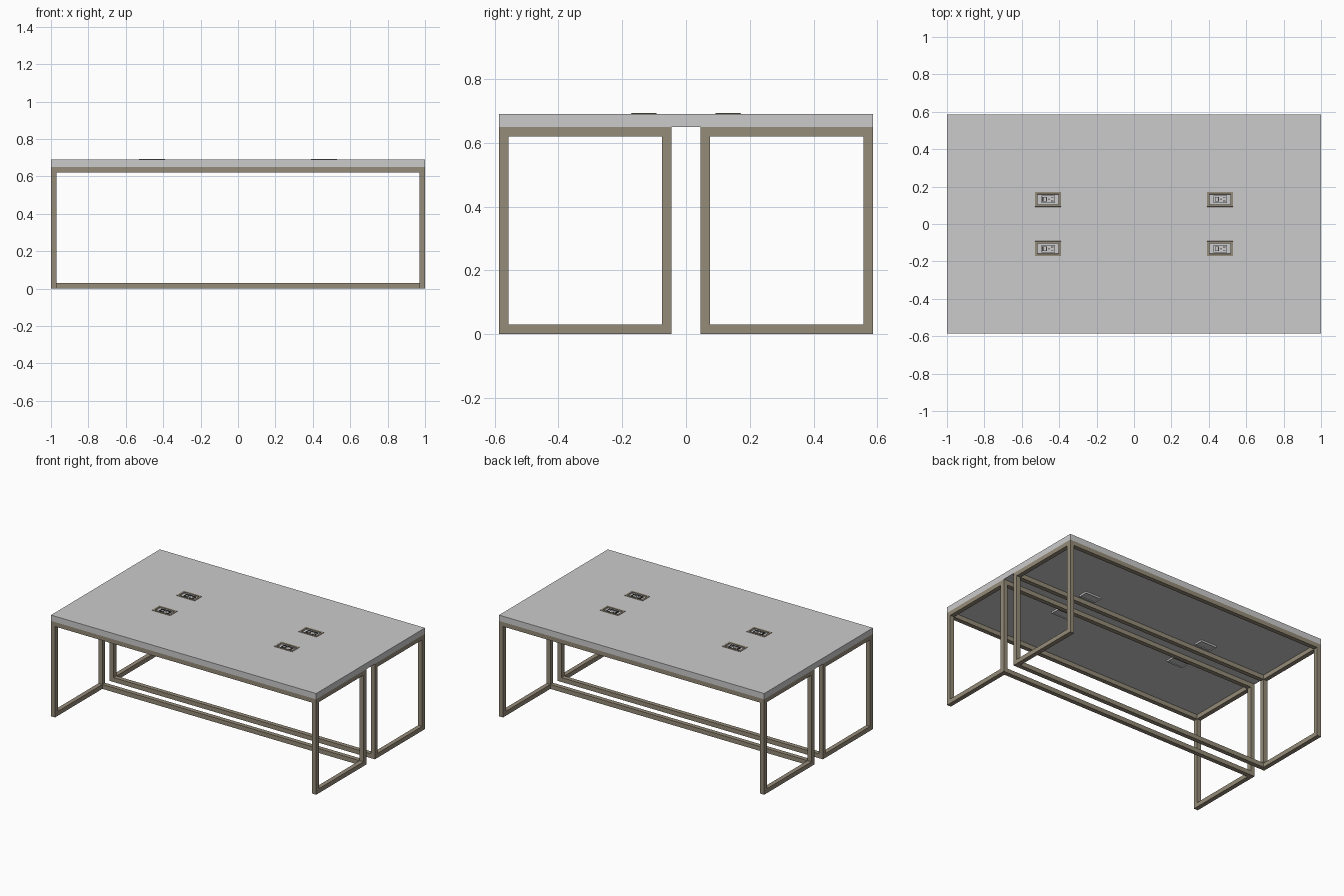
import bpy, bmesh
from mathutils import Vector

if "Cube" in bpy.data.objects:
    bpy.data.objects.remove(bpy.data.objects["Cube"])


def material(name, color):
    m = bpy.data.materials.new(name)
    m.diffuse_color = (*color, 1)
    m.use_nodes = True
    m.node_tree.nodes["Principled BSDF"].inputs["Base Color"].default_value = m.diffuse_color
    return m


bronze = material("bronze_metal", (0.30, 0.26, 0.19))
dark = material("dark_plastic", (0.05, 0.05, 0.05))

X, Y, Z_LEG, Z_TOP, T = 1.0, 0.586, 0.65, 0.69, 0.03
Y_IN = 0.046


def finish(name, bm, mat=None, bevel=0):
    bmesh.ops.recalc_face_normals(bm, faces=bm.faces)
    me = bpy.data.meshes.new(name)
    bm.to_mesh(me)
    bm.free()
    ob = bpy.data.objects.new(name, me)
    bpy.context.collection.objects.link(ob)
    if mat:
        me.materials.append(mat)
    if bevel:
        b = ob.modifiers.new("bevel", 'BEVEL')
        b.width, b.segments = bevel, 2
    return ob


def box(name, lo, hi, mat=None, bevel=0):
    bm = bmesh.new()
    bmesh.ops.create_cube(bm, size=1)
    lo, hi = Vector(lo), Vector(hi)
    for v in bm.verts:
        v.co = (lo + hi) / 2 + v.co * (hi - lo)
    return finish(name, bm, mat, bevel)


def ring(name, place, lo, hi, width, depth, mat, bevel=0):
    """Mitred rectangular frame in local (u, v), extruded over depth."""
    (u0, v0), (u1, v1), w = lo, hi, width
    outer = [(u0, v0), (u1, v0), (u1, v1), (u0, v1)]
    inner = [(u0 + w, v0 + w), (u1 - w, v0 + w), (u1 - w, v1 - w), (u0 + w, v1 - w)]
    bm = bmesh.new()
    loops = [[bm.verts.new(place(u, v, d)) for u, v in pts]
             for pts, d in ((outer, depth[0]), (outer, depth[1]),
                            (inner, depth[1]), (inner, depth[0]))]
    for k in range(4):
        a, b = loops[k], loops[(k + 1) % 4]
        for i in range(4):
            j = (i + 1) % 4
            bm.faces.new((a[i], a[j], b[j], b[i]))
    return finish(name, bm, mat, bevel)


# Tabletop slab with openings for the power outlets
top = box("tabletop", (-X, -Y, Z_LEG), (X, Y, Z_TOP))
centres = [(sx * 0.46, sy * 0.132) for sx in (-1, 1) for sy in (-1, 1)]
for n, (cx, cy) in enumerate(centres):
    cut = box(f"outlet_cutter_{n}", (cx - 0.06, cy - 0.032, 0.6), (cx + 0.06, cy + 0.032, 0.75))
    cut.hide_render = True
    cut.hide_set(True)
    m = top.modifiers.new("opening", 'BOOLEAN')
    m.object, m.operation, m.solver = cut, 'DIFFERENCE', 'EXACT'

# Two mirrored tube frames: end loops plus long rails
for side, s in (("front", -1), ("back", 1)):
    for end, x in (("left", -X), ("right", X - T)):
        ring(f"{side}_{end}_leg_loop", lambda u, v, d: (d, s * u, v),
             (Y_IN, 0), (Y, Z_LEG), T, (x, x + T), bronze)
    for part, y, z in (("outer_top_rail", Y - T, Z_LEG - T),
                       ("inner_top_rail", Y_IN, Z_LEG - T),
                       ("inner_floor_rail", Y_IN, 0)):
        ya, yb = sorted((s * y, s * (y + T)))
        box(f"{side}_{part}", (-X + T, ya, z), (X - T, yb, z + T), bronze)

# Power outlets: rim, stepped inner rim, recessed plate and sockets
for n, (cx, cy) in enumerate(centres):
    def place(u, v, d):
        return (cx + u, cy + v, d)

    def part(name, u, v, du, dv, z0, z1, mat=None, bevel=0):
        return box(f"outlet_{name}_{n}", (cx + u - du / 2, cy + v - dv / 2, z0),
                   (cx + u + du / 2, cy + v + dv / 2, z1), mat, bevel)

    ring(f"outlet_rim_{n}", place, (-0.069, -0.04), (0.069, 0.04), 0.013,
         (Z_TOP - 0.002, Z_TOP + 0.003), bronze, 0.001)
    ring(f"outlet_sleeve_{n}", place, (-0.0595, -0.0315), (0.0595, 0.0315), 0.004,
         (Z_LEG - 0.012, Z_TOP), None)
    part("plate", 0, 0, 0.112, 0.056, Z_LEG - 0.006, Z_TOP - 0.006)
    ring(f"outlet_socket_frame_{n}", place, (-0.034, -0.02), (0.038, 0.02), 0.003,
         (Z_TOP - 0.006, Z_TOP - 0.002), dark)
    part("switch", -0.017, 0, 0.022, 0.026, Z_TOP - 0.006, Z_TOP - 0.003, dark, 0.001)
    part("switch_key", -0.017, 0, 0.014, 0.018, Z_TOP - 0.004, Z_TOP - 0.002)
    for v in (-0.009, 0.009):
        part("blade_slot", 0.023, v, 0.014, 0.004, Z_TOP - 0.0065, Z_TOP - 0.005, dark)
    part("ground_slot", 0.006, 0, 0.006, 0.007, Z_TOP - 0.0065, Z_TOP - 0.005, dark)
